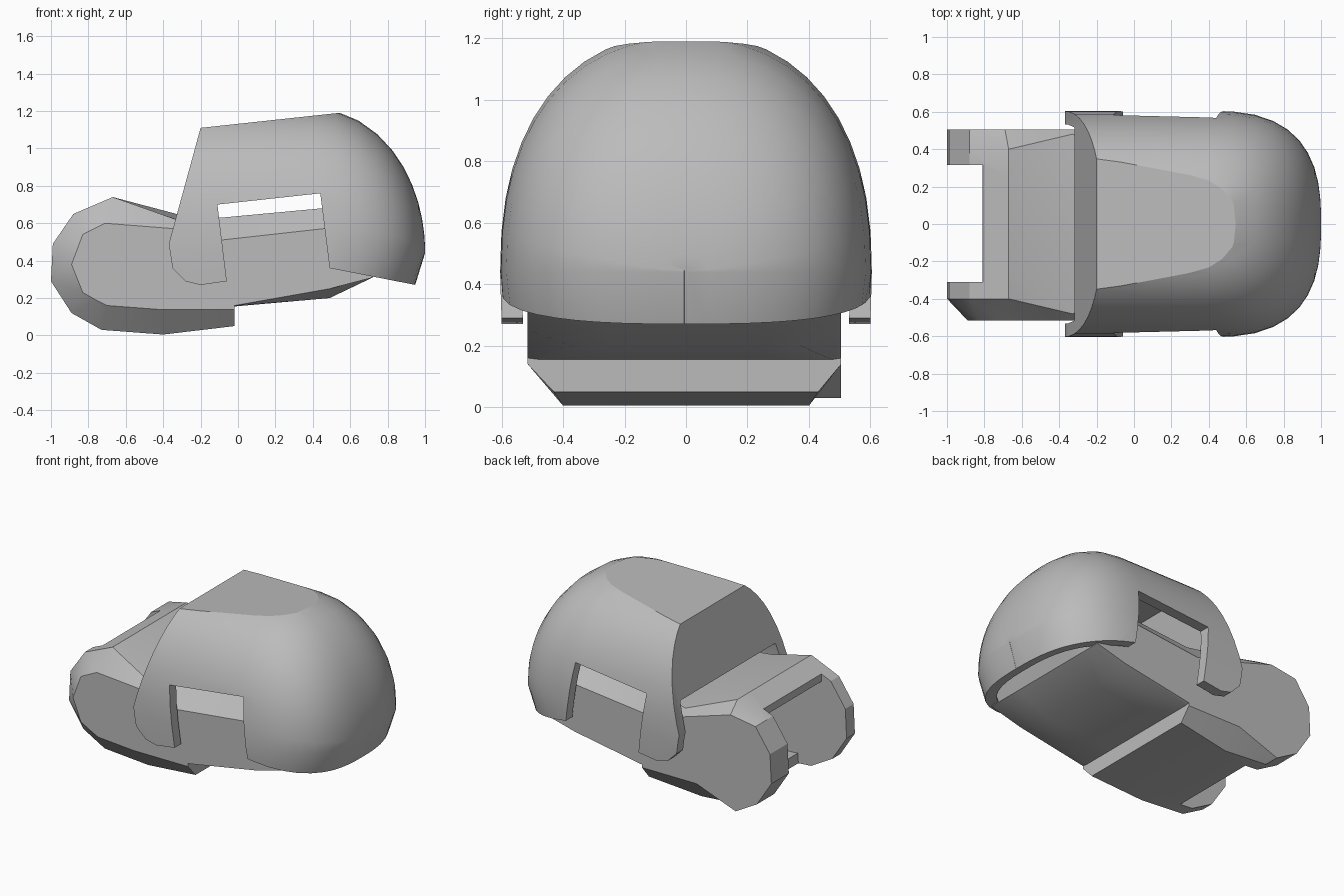
import bpy, bmesh, math
from mathutils import Vector

if "Cube" in bpy.data.objects:
    bpy.data.objects.remove(bpy.data.objects["Cube"])

grey = bpy.data.materials.new("plain grey")
grey.diffuse_color = (0.5, 0.5, 0.5, 1)
grey.use_nodes = True
grey.node_tree.nodes["Principled BSDF"].inputs["Base Color"].default_value = grey.diffuse_color


def make_loft(name, rings):
    """Skin matching closed rings and cap both ends."""
    bm = bmesh.new()
    loops = [[bm.verts.new(p) for p in ring] for ring in rings]
    n = len(loops[0])
    for a, b in zip(loops, loops[1:]):
        for i in range(n):
            bm.faces.new((a[i], a[(i + 1) % n], b[(i + 1) % n], b[i]))
    bm.faces.new(loops[0])
    bm.faces.new(loops[-1])
    bmesh.ops.recalc_face_normals(bm, faces=bm.faces)
    mesh = bpy.data.meshes.new(name)
    bm.to_mesh(mesh)
    bm.free()
    mesh.materials.append(grey)
    ob = bpy.data.objects.new(name, mesh)
    bpy.context.collection.objects.link(ob)
    return ob


def prism(name, profile, y0, y1):
    """Side profile (x, z) extruded along y."""
    return make_loft(name, [[(x, y, z) for x, z in profile] for y in (y0, y1)])


def boolean(ob, cutter, operation):
    mod = ob.modifiers.new(operation.lower(), 'BOOLEAN')
    mod.operation, mod.object, mod.solver = operation, cutter, 'EXACT'
    bpy.context.view_layer.objects.active = ob
    bpy.ops.object.modifier_apply(modifier=mod.name)
    bpy.data.objects.remove(cutter)


def dome(name, inset):
    """Arched tunnel that rounds off toward +x and tucks in below."""
    rings = []
    angles = [math.pi * i / 24 for i in range(25)]
    stations = [-0.6, -0.2, 0.1, 0.4] + [0.4 + 0.6 * math.sin(math.radians(a))
                                         for a in (12, 24, 35, 45, 54, 62, 70, 77, 83, 87, 89.9)]
    for x in stations:
        u = max(0, (x - 0.4) / 0.6)
        w = (0.605 - inset) * (1 - u ** 2.7) ** 0.37
        h = (0.765 - inset) * (1 - u ** 2) ** 0.5
        px = x if x < 0.4 else 0.4 + (x - 0.4) * (0.6 - inset) / 0.6
        ring = []
        for a in angles:
            c, s = math.cos(a), math.sin(a)
            ring.append((px, w * math.copysign(abs(c) ** (2 / 2.3), c),
                         0.44 + (h + 0.01) * max(s, 0) ** (2 / 2.3)))
        tuck, low = px - 0.09 * u, w * (0.985 - 0.1 * u)
        ring += [(tuck, -low, 0.15), (tuck, low, 0.15)]
        rings.append(ring)
    return make_loft(name, rings)


# Rounded shell trimmed to its side outline, with side notches and front flaps
shell = dome("shell", 0)
outline = [(-.2, 1.11), (.54, 1.19), (1.1, 1.2505), (1.06, .6), (1.0, .42), (.95, .27),
           (.49, .36), (.44, .76), (-.11, .70), (-.06, .29), (-.2, .27),
           (-.28, .29), (-.35, .36), (-.37, .49)]
boolean(shell, prism("outline_cutter", outline, -1, 1), 'INTERSECT')

# Hollow inside, keeping a wall behind the sloped brow and under the flat top
cavity = dome("cavity_cutter", 0.07)
hollow = [(-.65, .645), (-.245, .69), (-.145, 1.045), (.5, 1.12), (1.1, 1.19),
          (1.1, .1), (-.65, .1)]
boolean(cavity, prism("hollow_cutter", hollow, -1, 1), 'INTERSECT')
boolean(shell, cavity, 'DIFFERENCE')

# Body: wide middle with bevelled side caps
core = [(-.67, .74), (-.88, .65), (-.99, .49), (-1, .29), (-.89, .12), (-.73, .03),
        (-.4, .005), (-.02, .05), (-.02, .155), (.49, .2), (.72, .31), (.78, .45),
        (.72, .70), (.45, .68), (-.09, .63), (-.33, .65)]
edge = core[:15] + [(-.33, .62)]
side = [(-.71, .60), (-.83, .54), (-.89, .38), (-.83, .23), (-.76, .19), (-.70, .16),
        (-.43, .14), (-.02, .14), (-.02, .16), (.49, .25), (.72, .31), (.74, .45),
        (.70, .60), (.45, .57), (-.09, .51), (-.33, .57)]
far_side = [(-.69, .68)] + core[1:6] + side[6:]
edge_y = {7: .43, 8: .475, 9: .37, 15: .48}     # edge points that leave y = 0.40
layers = [
    [(x, -.515, z) for x, z in side],
    [(x, -edge_y.get(i, .40), z) for i, (x, z) in enumerate(edge)],
    [(x, -.25, z) for x, z in core],
    [(x, .25, z) for x, z in core],
    [(x, edge_y.get(i, .40), z) for i, (x, z) in enumerate(edge)],
    [(x, .505, z) for x, z in far_side],
]
body = make_loft("body", layers)

# Deep recess between the two front prongs, running back under the hood
recess = [(-1.3, 1.0), (-.80, 1.0), (-.81, .63), (-.70, .66), (-.3, .56), (-.3, .07),
          (-.63, .09), (-.65, -.2), (-1.3, -.2)]
boolean(body, prism("recess_cutter", recess, -.31, .315), 'DIFFERENCE')

for ob in (shell, body):
    bpy.ops.object.select_all(action='DESELECT')
    ob.select_set(True)
    bpy.context.view_layer.objects.active = ob
    bpy.ops.object.shade_smooth_by_angle(angle=math.radians(30))

# Crisp border around the flat top of the shell
top_normal = Vector((-.08, 0, .74)).normalized()
bm = bmesh.new()
bm.from_mesh(shell.data)
for e in bm.edges:
    flat = [f.normal.dot(top_normal) > 0.9999 and f.calc_center_median().z > 1.1 for f in e.link_faces]
    if any(flat) and not all(flat):
        e.smooth = False
bm.to_mesh(shell.data)
bm.free()
